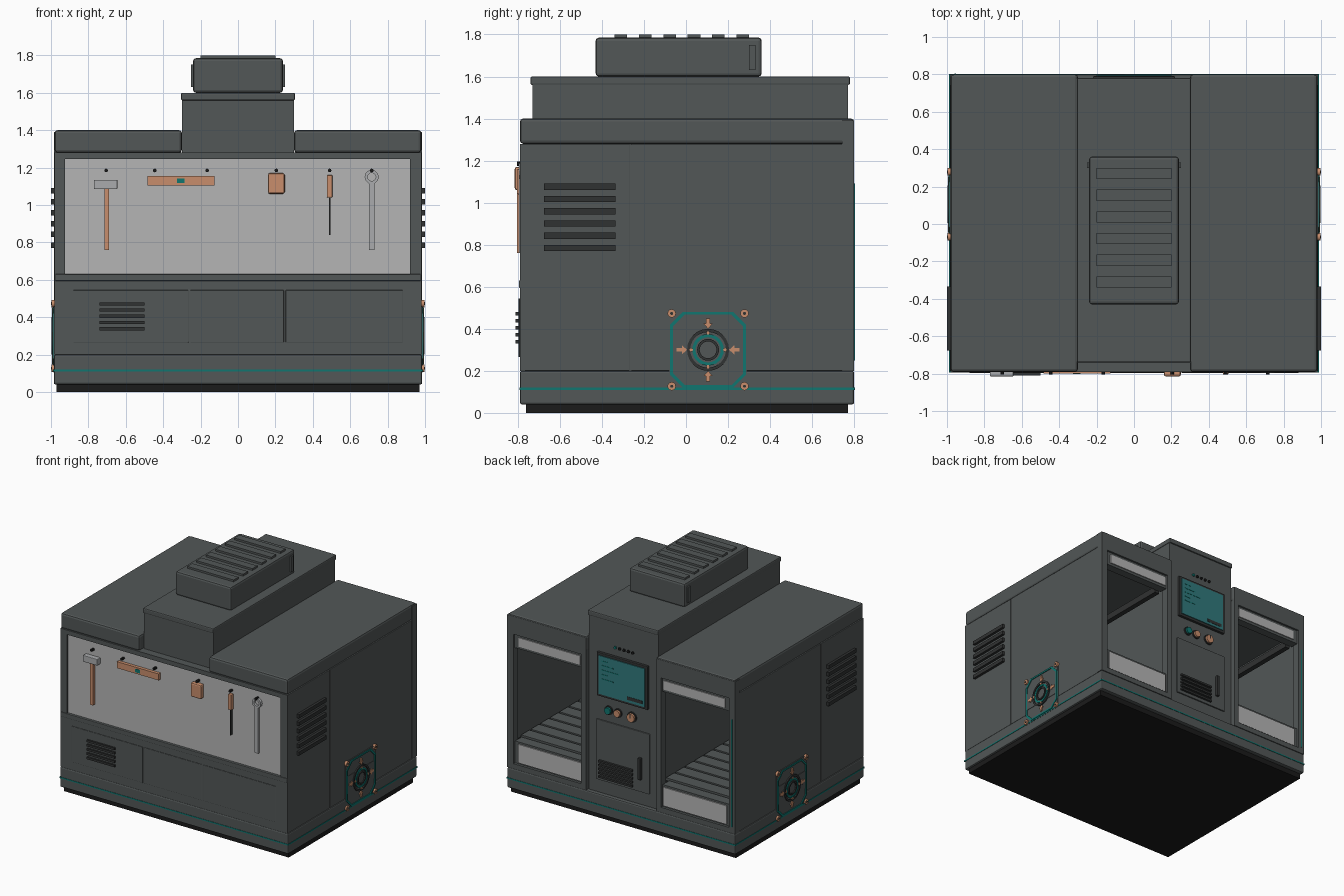
import bpy
import bmesh
from math import cos, sin, pi, radians

default_cube = bpy.data.objects.get("Cube")
if default_cube:
    bpy.data.objects.remove(default_cube, do_unlink=True)


def material(name, *rgb):
    mat = bpy.data.materials.new(name)
    mat.use_nodes = True
    mat.diffuse_color = (*rgb, 1)
    shader = mat.node_tree.nodes["Principled BSDF"]
    shader.inputs["Base Color"].default_value = (*rgb, 1)
    shader.inputs["Roughness"].default_value = 0.6
    return mat


body = material("body grey", 0.085, 0.095, 0.095)
dark = material("dark grey", 0.03, 0.032, 0.032)
black = material("black", 0.011, 0.011, 0.011)
board = material("board grey", 0.46, 0.46, 0.46)
steel = material("steel", 0.4, 0.41, 0.42)
orange = material("copper orange", 0.58, 0.27, 0.15)
teal = material("teal", 0.005, 0.18, 0.16)
glass = material("screen teal", 0.03, 0.19, 0.2)

PLACE = {"x": lambda a, b, t: (t, a, b),
         "y": lambda a, b, t: (a, t, b),
         "z": lambda a, b, t: (a, b, t)}


def finish(name, bm, mat, mirror=False, bevel=0):
    """Turn a bmesh in world coordinates into an object."""
    bmesh.ops.recalc_face_normals(bm, faces=bm.faces)
    mesh = bpy.data.meshes.new(name)
    bm.to_mesh(mesh)
    bm.free()
    mesh.materials.append(mat)
    obj = bpy.data.objects.new(name, mesh)
    bpy.context.collection.objects.link(obj)
    if bevel:
        mod = obj.modifiers.new("edge bevel", "BEVEL")
        mod.width, mod.segments = bevel, 2
    if mirror:
        obj.modifiers.new("mirror", "MIRROR")
    return obj


def prism(name, outline, axis, start, end, mat, hole=None, **opts):
    """Extrude a 2D outline along an axis, with an optional matching hole."""
    bm = bmesh.new()
    loops = [[bm.verts.new(PLACE[axis](a, b, t)) for a, b in line]
             for line in (outline, hole) if line for t in (start, end)]
    pairs = [(loops[0], loops[1])]
    if hole:
        pairs += [(loops[2], loops[3]), (loops[0], loops[2]), (loops[1], loops[3])]
    else:
        bm.faces.new(loops[0])
        bm.faces.new(loops[1])
    count = len(outline)
    for one, two in pairs:
        for i in range(count):
            j = (i + 1) % count
            bm.faces.new((one[i], one[j], two[j], two[i]))
    return finish(name, bm, mat, **opts)


def rect(a0, a1, b0, b1):
    return [(a0, b0), (a1, b0), (a1, b1), (a0, b1)]


def circle(a, b, r, sides=24, turn=0):
    return [(a + r * cos(turn + 2 * pi * i / sides), b + r * sin(turn + 2 * pi * i / sides))
            for i in range(sides)]


def box(name, xs, ys, zs, mat=body, **opts):
    return prism(name, rect(*xs, *ys), "z", *zs, mat, **opts)


def louvre(name, axis, across, heights, face, out, count, **opts):
    """Rows of dark slats standing off a wall."""
    low, high = heights
    step = (high - low) / (count - 0.5)
    for i in range(count):
        z = low + i * step
        prism(f"{name}_slat_{i}", rect(*across, z, z + step / 2), axis, face, out, dark, **opts)


# plinth, base and accent stripe
WIDE, FRONT, BACK = 0.985, -0.79, 0.8
box("plinth", (-0.97, 0.97), (-0.76, 0.77), (0, 0.05), black)
box("base", (-WIDE, WIDE), (FRONT, BACK), (0.04, 0.2), bevel=0.01)
box("base_stripe", (-0.988, 0.988), (FRONT - 0.003, BACK + 0.003), (0.11, 0.12), teal)

# hollow shell: front block, side walls, ceiling
box("front_block", (-0.97, 0.97), (-0.77, -0.6), (0.2, 1.28))
box("side_wall", (0.95, 0.972), (-0.77, 0.76), (0.2, 1.28), mirror=True)
box("side_panel_front", (0.96, 0.98), (FRONT, -0.268), (0.2, 1.28), mirror=True, bevel=0.004)
box("side_panel_rear", (0.96, 0.98), (-0.262, 0.745), (0.2, 1.28), mirror=True, bevel=0.004)
box("ceiling", (-0.97, 0.97), (-0.77, 0.76), (1.25, 1.28))
box("roof_wing", (0.3, 0.98), (FRONT, BACK), (1.28, 1.4), mirror=True, bevel=0.015)

# central tower and roof unit
box("tower", (-0.3, 0.3), (-0.73, 0.77), (0.2, 1.57))
box("tower_cap", (-0.305, 0.305), (-0.74, 0.78), (1.56, 1.6), bevel=0.008)
box("roof_unit", (-0.24, 0.24), (-0.43, 0.36), (1.6, 1.785), bevel=0.015)
box("roof_unit_grip", (0.23, 0.25), (0.3, 0.33), (1.63, 1.75), mirror=True)
for i in range(6):
    y = -0.31 + i * 0.116
    box(f"roof_unit_slat_{i}", (-0.2, 0.2), (y - 0.03, y + 0.03), (1.78, 1.8))

# front frame and tool board
prism("front_frame", rect(-0.98, 0.98, 0.2, 1.28), "y", FRONT, -0.765, body,
      hole=rect(-0.925, 0.92, 0.63, 1.245))
box("front_ledge", (-0.98, 0.98), (FRONT - 0.005, -0.77), (0.595, 0.63), bevel=0.004)
box("tool_board", (-0.925, 0.92), (-0.775, -0.765), (0.63, 1.245), board)
for i, (left, right) in enumerate([(-0.88, -0.265), (-0.255, 0.245), (0.255, 0.88)]):
    box(f"front_panel_{i}", (left, right), (FRONT - 0.006, FRONT), (0.265, 0.545), bevel=0.003)
louvre("front_vent", "y", (-0.74, -0.5), (0.33, 0.48), FRONT, -0.81, 5)


# hanging tools
def tool(name, outline, mat, thick=0.02, **opts):
    return prism(name, outline, "y", -0.775 - thick, -0.774, mat, **opts)


for i, x in enumerate((-0.705, -0.445, -0.165, 0.205, 0.49, 0.715)):
    tool(f"hook_{i}", circle(x, 1.185, 0.01, 8), black, 0.03)
tool("hammer_head", rect(-0.77, -0.645, 1.085, 1.135), steel, 0.04, bevel=0.004)
tool("hammer_handle", rect(-0.715, -0.69, 0.76, 1.085), orange, 0.03)
tool("level_bar", rect(-0.485, -0.125, 1.105, 1.155), orange, 0.025)
tool("level_window", rect(-0.325, -0.285, 1.117, 1.143), teal, 0.028)
tool("tape_case", rect(0.16, 0.25, 1.06, 1.17), orange, 0.04, bevel=0.01)
tool("driver_handle", rect(0.475, 0.505, 1.04, 1.16), orange, 0.03, bevel=0.005)
tool("driver_shaft", rect(0.486, 0.494, 0.84, 1.04), dark)
tool("wrench_shaft", rect(0.7, 0.73, 0.76, 1.12), steel)
tool("wrench_ring", circle(0.715, 1.15, 0.038, 12), steel, hole=circle(0.715, 1.15, 0.022, 12))

# side vents
louvre("side_vent", "x", (-0.675, -0.335), (0.77, 1.09), 0.975, 1.0, 6, mirror=True)

# side ports: plate, octagon trim, rings, arrows, corner bolts
CY, CZ = 0.105, 0.3


def port(name, outline, out, mat, **opts):
    return prism("port_" + name, outline, "x", 0.975, out, mat, mirror=True, **opts)


def octagon(r, cut):
    quarter = [(r, r - cut), (r - cut, r)]
    return [(CY + a * c - b * s, CZ + a * s + b * c)
            for c, s in ((1, 0), (0, 1), (-1, 0), (0, -1)) for a, b in quarter]


rounds = []
port("plate", rect(CY - 0.185, CY + 0.185, CZ - 0.195, CZ + 0.185), 0.986, body)
port("trim", octagon(0.18, 0.06), 0.992, teal, hole=octagon(0.167, 0.055))
port("cross_bar", rect(CY - 0.165, CY + 0.165, CZ - 0.07, CZ + 0.07), 0.989, body)
for label, big, small, out, mat in (("collar", 0.1, 0.085, 0.996, dark),
                                    ("glow_ring", 0.075, 0.06, 0.995, teal),
                                    ("hub", 0.052, 0.04, 0.998, dark)):
    rounds.append(port(label, circle(CY, CZ, big), out, mat, hole=circle(CY, CZ, small)))
arrow = [(0.1, 0), (0.125, 0.022), (0.125, 0.009), (0.15, 0.009),
         (0.15, -0.009), (0.125, -0.009), (0.125, -0.022)]
for i in range(4):
    c, s = cos(i * pi / 2), sin(i * pi / 2)
    port(f"arrow_{i}", [(CY + a * c - b * s, CZ + a * s + b * c) for a, b in arrow], 0.994, orange)
    port(f"pip_{i}", circle(CY + 0.08 * c, CZ + 0.08 * s, 0.009, 6), 0.998, orange)
    turn = pi / 4 + i * pi / 2
    y, z = CY + 0.245 * cos(turn), CZ + 0.245 * sin(turn)
    rounds.append(port(f"bolt_{i}", circle(y, z, 0.02, 12), 0.998, orange))
    port(f"bolt_socket_{i}", circle(y, z, 0.008, 6), 1.0, dark)

# rear bay frames with light strips
prism("bay_frame", rect(0.305, WIDE, 0.2, 1.39), "y", 0.742, BACK, body,
      hole=rect(0.345, 0.93, 0.24, 1.25), mirror=True)
box("bay_lintel", (0.345, 0.93), (0.72, 0.785), (1.14, 1.25), mirror=True)
box("bay_top_light", (0.36, 0.89), (0.78, 0.792), (1.16, 1.23), board, mirror=True)
box("bay_sill", (0.345, 0.93), (0.7, 0.78), (0.2, 0.41), mirror=True)
box("bay_lower_light", (0.355, 0.9), (0.77, 0.788), (0.25, 0.395), board, mirror=True)
box("bay_status_line", (-0.96, -0.953), (BACK - 0.002, BACK + 0.004), (0.25, 1.09), teal)

# bay interior: slatted floor and overhead rails
box("bay_floor", (0.3, 0.95), (-0.6, 0.72), (0.2, 0.4), black, mirror=True)
for i in range(11):
    y = -0.59 + i * 0.118
    box(f"floor_slat_{i}", (0.31, 0.94), (y, y + 0.1), (0.39, 0.42), mirror=True)
for label, x in (("inner", 0.36), ("outer", 0.87)):
    box(f"bay_rail_{label}", (x, x + 0.04), (-0.6, 0.72), (1.12, 1.17), dark, mirror=True)
box("bay_gantry", (0.32, 0.94), (-0.05, 0.03), (1.15, 1.2), dark, mirror=True)


# rear console on the tower
def console(name, outline, out, mat=body, **opts):
    return prism("console_" + name, outline, "y", 0.76, out, mat, **opts)


console("screen_frame", rect(-0.22, 0.22, 0.96, 1.3), 0.79, dark, bevel=0.005)
console("screen", rect(-0.2, 0.2, 0.98, 1.28), 0.796, glass)
for i in range(5):
    rounds.append(console(f"lamp_{i}", circle(0.07 - i * 0.038, 1.365, 0.011, 10), 0.78,
                          teal if i < 1 else black))
    z = 1.24 - i * 0.035
    console(f"text_row_{i}", rect(0.17 - 0.05 * (i % 3 + 1), 0.17, z, z + 0.006), 0.798, teal)
console("screen_block", rect(-0.18, -0.05, 1.0, 1.025), 0.798, dark)
for label, x, r, mat in (("start_button", 0.125, 0.026, teal),
                         ("stop_button", 0.045, 0.026, orange),
                         ("dial", -0.075, 0.032, orange)):
    rounds.append(console(label + "_collar", circle(x, 0.862, r + 0.008), 0.78, dark))
    rounds.append(console(label, circle(x, 0.862, r), 0.795, mat))
console("dial_mark", rect(-0.079, -0.071, 0.862, 0.89), 0.799, dark)
console("door", rect(-0.23, 0.23, 0.3, 0.77), 0.78, bevel=0.004)
console("door_handle", rect(-0.165, -0.14, 0.4, 0.57), 0.8, dark, bevel=0.004)
louvre("door_vent", "y", (-0.09, 0.2), (0.325, 0.46), 0.775, 0.797, 5)

# smooth the round parts, keeping their rims sharp
bpy.ops.object.select_all(action="DESELECT")
for obj in rounds:
    obj.select_set(True)
bpy.context.view_layer.objects.active = rounds[0]
bpy.ops.object.shade_smooth_by_angle(angle=radians(40))
